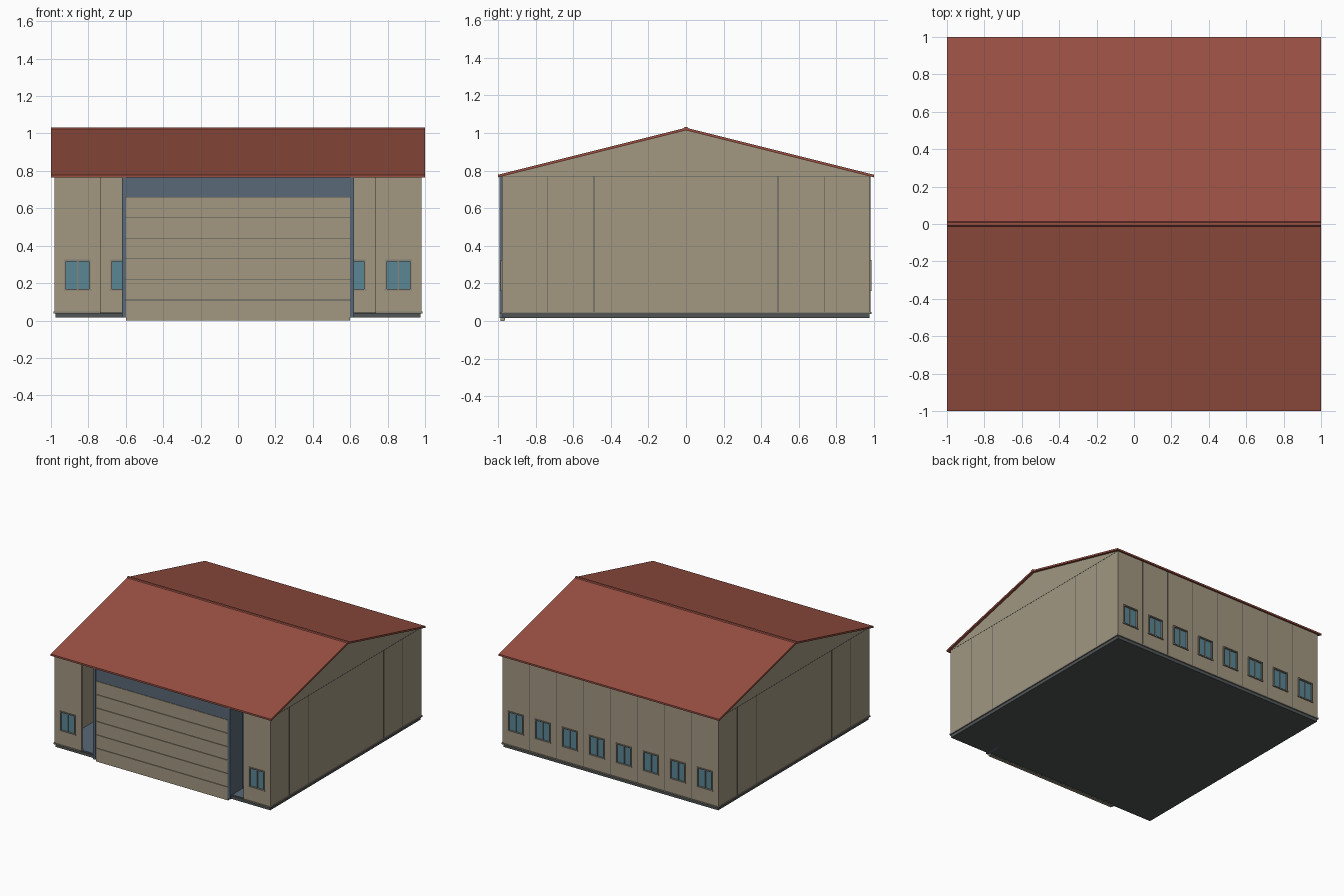
import bpy, bmesh
from mathutils import Matrix, Vector

if "Cube" in bpy.data.objects:
    bpy.data.objects.remove(bpy.data.objects["Cube"])


def material(name, rgb):
    m = bpy.data.materials.new(name)
    m.diffuse_color = (*rgb, 1)
    m.use_nodes = True
    m.node_tree.nodes["Principled BSDF"].inputs["Base Color"].default_value = m.diffuse_color
    return m


TAN = material("tan_cladding", (0.36, 0.31, 0.22))
RED = material("red_roofing", (0.32, 0.08, 0.055))
STEEL = material("blue_grey_steel", (0.10, 0.14, 0.18))
GLASS = material("teal_glass", (0.10, 0.24, 0.30))
DARK = material("dark_concrete", (0.08, 0.09, 0.09))
TRIM = material("window_trim", (0.25, 0.23, 0.19))


def finish(name, bm, mat):
    bmesh.ops.recalc_face_normals(bm, faces=bm.faces)
    me = bpy.data.meshes.new(name)
    bm.to_mesh(me)
    bm.free()
    me.materials.append(mat)
    ob = bpy.data.objects.new(name, me)
    bpy.context.collection.objects.link(ob)
    return ob


def boxes(name, mat, items):
    """One object from boxes given as (x0, x1, y0, y1, z0, z1)."""
    bm = bmesh.new()
    for x0, x1, y0, y1, z0, z1 in items:
        mid = Vector((x0 + x1, y0 + y1, z0 + z1)) / 2
        size = Matrix.Diagonal((x1 - x0, y1 - y0, z1 - z0, 1))
        bmesh.ops.create_cube(bm, size=1, matrix=Matrix.Translation(mid) @ size)
    return finish(name, bm, mat)


def extrude_x(name, mat, profile, x0, x1):
    """Extrude a closed (y, z) profile along x."""
    bm = bmesh.new()
    face = bm.faces.new([bm.verts.new((x0, y, z)) for y, z in profile])
    ext = bmesh.ops.extrude_face_region(bm, geom=[face])
    verts = [g for g in ext["geom"] if isinstance(g, bmesh.types.BMVert)]
    bmesh.ops.translate(bm, verts=verts, vec=(x1 - x0, 0, 0))
    return finish(name, bm, mat)


W, T = 0.98, 0.02          # wall half-width and thickness
BASE, EAVE = 0.04, 0.77    # wall bottom and top
P = W / 4                  # panel width
HW, WZ0, WZ1 = 0.07, 0.16, 0.325   # window half-width and heights

# Floor slab and base flashing
boxes("floor_slab", DARK, [(-0.975, 0.975, -0.975, 0.975, 0.015, BASE)])
boxes("floor_surface", STEEL, [(-0.96, 0.96, -0.96, 0.96, BASE, BASE + 0.003)])
boxes("base_flashing", TRIM,
      [(s - 0.004, s + 0.004, -0.984, 0.984, 0.038, 0.048) for s in (-0.982, 0.982)]
      + [(-0.984, 0.984, 0.978, 0.986, 0.038, 0.048)]
      + [(a, a + P, -0.986, -0.978, 0.038, 0.048) for a in (-W, W - P)])

# Gable walls
gable = [(-W, BASE), (W, BASE), (W, EAVE), (0, 1.015), (-W, EAVE)]
extrude_x("gable_wall_right", TAN, gable, W - T, W)
extrude_x("gable_wall_left", TAN, gable, -W, -W + T)


# Wall panels with window openings, and the windows themselves
def panel(cx, y0, y1):
    return [(cx - P / 2, cx - HW, y0, y1, BASE, EAVE),
            (cx + HW, cx + P / 2, y0, y1, BASE, EAVE),
            (cx - HW, cx + HW, y0, y1, BASE, WZ0),
            (cx - HW, cx + HW, y0, y1, WZ1, EAVE)]


def window(name, cx, side):
    f = 0.009
    y0, y1 = sorted((side * (W - T - 0.002), side * (W + 0.008)))
    g0, g1 = sorted((side * (W - 0.012), side * (W - 0.006)))
    m0, m1 = sorted((side * (W - 0.014), side * (W + 0.001)))
    a, b = cx - HW, cx + HW
    boxes(name + "_frame", TRIM, [
        (a, a + f, y0, y1, WZ0, WZ1), (b - f, b, y0, y1, WZ0, WZ1),
        (a, b, y0, y1, WZ1 - f, WZ1), (a - 0.004, b + 0.004, y0, y1, WZ0, WZ0 + f),
        (cx - 0.004, cx + 0.004, m0, m1, WZ0, WZ1)])
    boxes(name + "_glass", GLASS, [(a, b, g0, g1, WZ0, WZ1)])


back_x = [-W + P * (i + 0.5) for i in range(8)]
front_x = [back_x[0], back_x[-1]]
boxes("back_wall", TAN, [b for c in back_x for b in panel(c, W - T, W)])
boxes("front_wall", TAN, [b for c in front_x for b in panel(c, -W, -W + T)])
for i, c in enumerate(back_x):
    window(f"back_window_{i + 1}", c, 1)
for i, c in enumerate(front_x):
    window(f"front_window_{i + 1}", c, -1)

# Thin panel seams
s, d = 0.002, 0.001
seams = [(P * i - s, P * i + s, W - d, W + d, BASE, EAVE) for i in range(-3, 4)]
for sx in (-W, W):
    seams += [(sx - d, sx + d, P * i - s, P * i + s, BASE, EAVE) for i in (-3, -2, 2, 3)]
    seams.append((sx - d, sx + d, -W, W, EAVE - s, EAVE + s))
boxes("panel_seams", DARK, seams)

# Door frame: deep jambs and header
boxes("door_frame", STEEL, [(-0.62, -0.60, -0.992, -0.82, 0.015, 0.775),
                            (0.60, 0.62, -0.992, -0.82, 0.015, 0.775),
                            (-0.60, 0.60, -0.985, -0.82, 0.66, 0.775)])

# Sectional door: six panels split by narrow grooves
boxes("door_panels", TAN, [(-0.60, 0.60, -0.986, -0.965, 0.11 * i + (0.002 if i else 0),
                            0.11 * (i + 1) - 0.002) for i in range(6)])
boxes("door_backing", DARK, [(-0.60, 0.60, -0.980, -0.962, 0.005, 0.66)])

# Gabled roof and ridge cap
extrude_x("roof", RED, [(-1, 0.764), (-1, 0.778), (0, 1.028), (1, 0.778),
                        (1, 0.764), (0, 1.014)], -1, 1)
extrude_x("ridge_cap", RED, [(-0.014, 1.022), (-0.008, 1.033), (0.008, 1.033),
                             (0.014, 1.022)], -1, 1)
